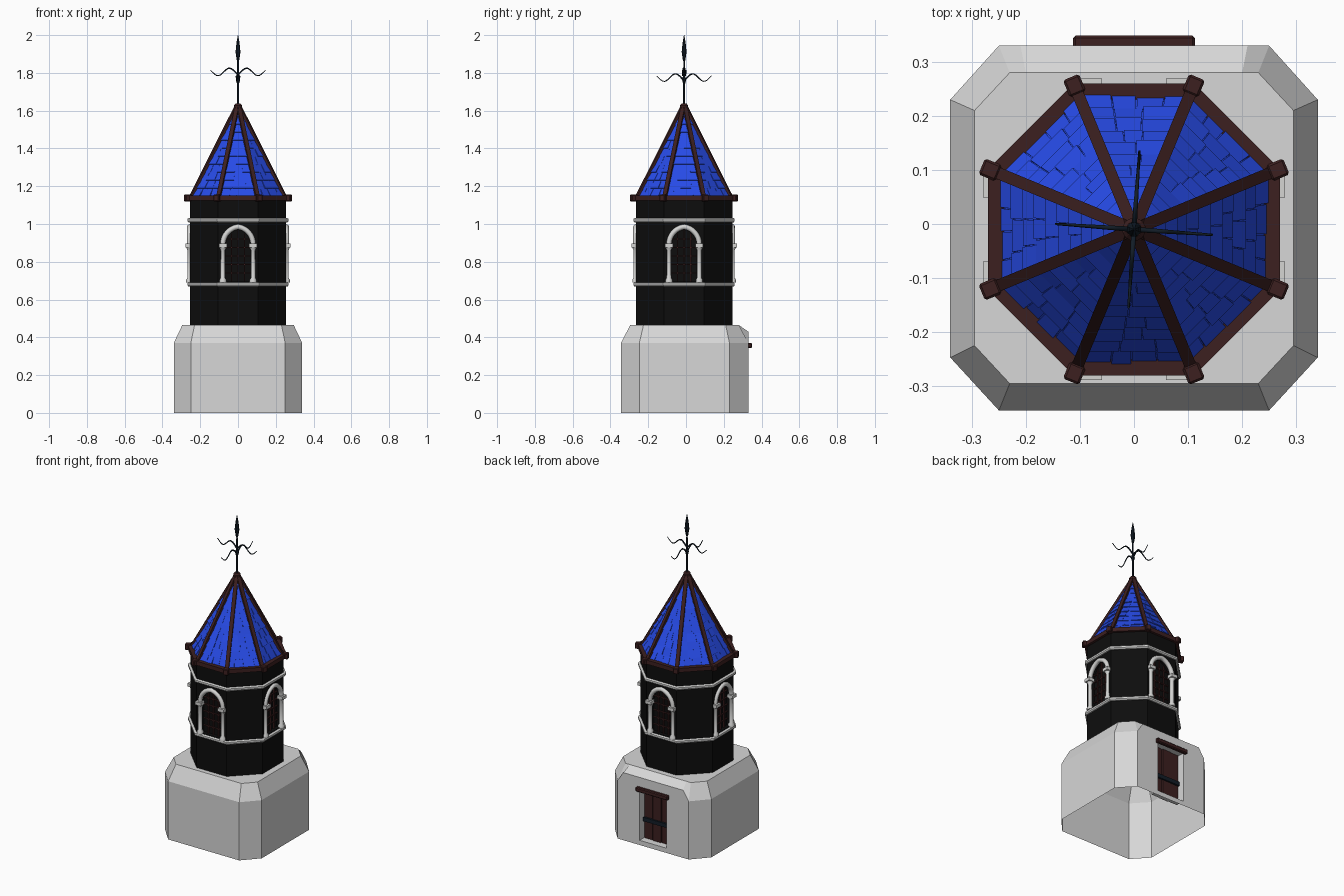
import bpy, bmesh, math, random
from math import pi, cos, sin, tan
from mathutils import Vector, Matrix

cube = bpy.data.objects.get("Cube")
if cube:
    bpy.data.objects.remove(cube, do_unlink=True)
random.seed(4)
AXIS = Vector((0, -0.01, 0))      # tower axis
OCT = pi / 8


def material(name, rgb):
    m = bpy.data.materials.new(name)
    m.use_nodes = True
    m.diffuse_color = (*rgb, 1)
    m.node_tree.nodes["Principled BSDF"].inputs["Base Color"].default_value = (*rgb, 1)
    return m


PLASTER = material("pale plaster", (0.68, 0.68, 0.68))
STONE = material("white stone", (0.66, 0.66, 0.65))
BLACK = material("black slate", (0.004, 0.004, 0.004))
WOOD = material("dark wood", (0.045, 0.014, 0.014))
BLUE = material("blue shingle", (0.02, 0.07, 0.8))
IRON = material("blue black iron", (0.006, 0.012, 0.02))


def finish(name, bm, mat, loc=(0, 0, 0), smooth=False):
    bmesh.ops.recalc_face_normals(bm, faces=bm.faces)
    me = bpy.data.meshes.new(name)
    bm.to_mesh(me)
    bm.free()
    me.materials.append(mat)
    ob = bpy.data.objects.new(name, me)
    ob.location = loc
    bpy.context.collection.objects.link(ob)
    if smooth:
        bpy.ops.object.select_all(action='DESELECT')
        ob.select_set(True)
        bpy.context.view_layer.objects.active = ob
        bpy.ops.object.shade_smooth_by_angle(angle=0.7)
    return ob


def box(bm, center, size, rot=Matrix()):
    m = Matrix.Translation(center) @ rot @ Matrix.Diagonal((*size, 1))
    return bmesh.ops.create_cube(bm, size=1, matrix=m)["verts"]


def loft(bm, rings, loop=False):
    rows = [[bm.verts.new(p) for p in ring] for ring in rings]
    n = len(rows[0])
    pairs = list(zip(rows, rows[1:])) + ([(rows[-1], rows[0])] if loop else [])
    for a, b in pairs:
        for i in range(n):
            j = (i + 1) % n
            bm.faces.new((a[i], a[j], b[j], b[i]))
    if not loop:
        bm.faces.new(rows[0][::-1])
        bm.faces.new(rows[-1])


def revolve(bm, profile, sides=8, loop=False, center=(0, 0)):
    # profile lists (distance to flat side, height)
    k = 1 / cos(pi / sides)
    loft(bm, [[(center[0] + r * k * cos((2 * i + 1) * pi / sides),
                center[1] + r * k * sin((2 * i + 1) * pi / sides), z)
               for i in range(sides)] for r, z in profile], loop)


def carve(ob, cutters):
    for c in cutters:
        mod = ob.modifiers.new("cut", 'BOOLEAN')
        mod.operation, mod.solver, mod.object = 'DIFFERENCE', 'EXACT', c
    dg = bpy.context.evaluated_depsgraph_get()
    mat = ob.data.materials[0]
    me = bpy.data.meshes.new_from_object(ob.evaluated_get(dg))
    ob.modifiers.clear()
    ob.data = me
    me.materials.clear()
    me.materials.append(mat)
    for p in me.polygons:
        p.material_index = 0
    for c in cutters:
        bpy.data.objects.remove(c, do_unlink=True)


def four_sides(ob, name):
    # repeat a front part on the other three sides
    ob.location = AXIS
    for k, side in enumerate(("left", "back", "right")):
        c = bpy.data.objects.new(f"{side}_{name}", ob.data)
        c.location, c.rotation_euler = AXIS, (0, 0, (k + 1) * pi / 2)
        bpy.context.collection.objects.link(c)


# Chamfered base: open below, with a raised rear wall
half = [(0.25, -0.345), (0.34, -0.247), (0.34, 0.23), (0.25, 0.33), (0.21, 0.33)]
half_top = [(0.23, -0.295), (0.295, -0.225), (0.295, 0.21), (0.23, 0.28), (0.2, 0.28)]
mirror = lambda pts: pts + [(-x, y) for x, y in reversed(pts)]
eave_z = lambda x, y: 0.43 if abs(x) < 0.22 else 0.37
bm = bmesh.new()
loft(bm, [[(x, y, 0) for x, y in mirror(half)],
          [(x, y, eave_z(x, y)) for x, y in mirror(half)],
          [(x, y, 0.465) for x, y in mirror(half_top)]])
base = finish("base", bm, PLASTER)
bm = bmesh.new()
box(bm, (0, 0.33, 0.19), (0.19, 0.12, 0.32))
carve(base, [finish("door_cutter", bm, PLASTER)])
bm = bmesh.new()
bm.from_mesh(base.data)
bottom = [f for f in bm.faces if all(v.co.z < 0.001 for v in f.verts)]
bmesh.ops.delete(bm, geom=bottom, context='FACES')
bm.to_mesh(base.data)
bm.free()

# Rear door: planks, strap, lintel
bm = bmesh.new()
for i in (-1, 0, 1):
    box(bm, (i * 0.061, 0.278, 0.19), (0.056, 0.02 + 0.008 * (i == 0), 0.316))
finish("door_planks", bm, WOOD)
bm = bmesh.new()
box(bm, (0, 0.296, 0.155), (0.18, 0.012, 0.025))
finish("door_strap", bm, IRON)
bm = bmesh.new()
box(bm, (0, 0.337, 0.357), (0.226, 0.024, 0.028))
bmesh.ops.bevel(bm, geom=bm.edges[:], offset=0.005, segments=1, affect='EDGES')
finish("door_lintel", bm, WOOD)

# Octagonal tower with pointed window recesses
bm = bmesh.new()
revolve(bm, [(0.255, 0.46), (0.255, 1.135)])
tower = finish("tower_wall", bm, BLACK, AXIS)


def arch(w, spring, d=0.013, steps=8):
    r = w + d
    end = math.acos(d / r)
    right = [(r * cos(end * i / steps) - d, spring + r * sin(end * i / steps))
             for i in range(steps + 1)]
    return right + [(-x, z) for x, z in reversed(right[:-1])]


cutters = []
for k in range(4):
    bm = bmesh.new()
    outline = [(-0.07, 0.695), (0.07, 0.695)] + arch(0.07, 0.895)
    loft(bm, [[(x, y, z) for x, z in outline] for y in (-0.3, -0.23)])
    c = finish("window_cutter", bm, BLACK, AXIS)
    c.rotation_euler.z = k * pi / 2
    cutters.append(c)
carve(tower, cutters)

# Stone bands
for name, z in (("lower_band", 0.68), ("upper_band", 1.02)):
    bm = bmesh.new()
    revolve(bm, [(0.25, z - 0.011), (0.263, z - 0.011), (0.268, z - 0.004),
                 (0.268, z + 0.007), (0.262, z + 0.011), (0.25, z + 0.011)], loop=True)
    finish(name, bm, STONE, AXIS)

# Window columns with bases and capitals
bm = bmesh.new()
for x in (-0.08, 0.08):
    revolve(bm, [(0.018, 0.69), (0.018, 0.705), (0.012, 0.715), (0.011, 0.86),
                 (0.018, 0.875)], 12, center=(x, -0.256))
    box(bm, (x, -0.26, 0.886), (0.042, 0.038, 0.02))
four_sides(finish("front_window_columns", bm, STONE, smooth=True), "window_columns")

# Window arch moulding
cu = bpy.data.curves.new("front_window_arch", 'CURVE')
cu.dimensions, cu.bevel_depth, cu.bevel_resolution = '3D', 0.014, 2
path = arch(0.08, 0.893)
sp = cu.splines.new('POLY')
sp.points.add(len(path) - 1)
for p, (x, z) in zip(sp.points, path):
    p.co = (x, -0.256, z, 1)
cu.materials.append(STONE)
ob = bpy.data.objects.new("front_window_arch", cu)
bpy.context.collection.objects.link(ob)
four_sides(ob, "window_arch")

# Window lattice
bm = bmesh.new()
for x in (-0.035, 0, 0.035):
    top = 0.975 if x == 0 else 0.95
    box(bm, (x, -0.236, (0.695 + top) / 2), (0.006, 0.008, top - 0.695))
for i in range(5):
    box(bm, (0, -0.236, 0.74 + i * 0.045), (0.136, 0.008, 0.006))
four_sides(finish("front_window_lattice", bm, WOOD), "window_lattice")

# Roof core and overlapping shingles
EAVE, APEX = 1.145, 1.63
bm = bmesh.new()
revolve(bm, [(0.243, EAVE), (0.003, APEX - 0.005)])
finish("roof_core", bm, BLUE, AXIS)
bm = bmesh.new()
ROWS = 11
slope = math.atan2(0.243, APEX - EAVE)
for k in range(8):
    out = Vector((cos(k * pi / 4), sin(k * pi / 4), 0))
    side = Vector((-out.y, out.x, 0))
    normal = out * cos(slope) + Vector((0, 0, sin(slope)))

    def on_roof(u, t, lift):
        ap = 0.243 * (1 - t)
        return out * ap + side * (u * ap * tan(OCT)) + Vector((0, 0, EAVE + t * (APEX - EAVE))) + normal * lift

    for r in range(ROWS):
        t0, t1 = r / ROWS * 0.96, (r + 1) / ROWS * 0.96
        n = max(1, round(0.2 * (1 - t0) / 0.055))
        cuts = [-1] + [-1 + 2 * (i + random.uniform(-0.25, 0.25)) / n for i in range(1, n)] + [1]
        for a, b in zip(cuts, cuts[1:]):
            lift = random.uniform(0.002, 0.008)
            gap = 0.012
            pts = [(a + gap, t0, -0.001), (b - gap, t0, -0.001), (b - gap, t1, -0.001), (a + gap, t1, -0.001)]
            raised = [(u, t, lift if i < 2 else 0.001) for i, (u, t, _) in enumerate(pts)]
            loft(bm, [[on_roof(*p) for p in pts], [on_roof(*p) for p in raised]])
finish("roof_shingles", bm, BLUE, AXIS)

# Eave beams, corner blocks and hip ribs
bm = bmesh.new()
revolve(bm, [(0.24, 1.124), (0.27, 1.124), (0.27, 1.15), (0.24, 1.15)], loop=True)
finish("eave_beams", bm, WOOD, AXIS)
blocks, ribs = bmesh.new(), bmesh.new()
for k in range(8):
    a = OCT + k * pi / 4
    out = Vector((cos(a), sin(a), 0))
    turn = Matrix.Rotation(a, 4, 'Z')
    box(blocks, out * 0.288 + Vector((0, 0, 1.138)), (0.034, 0.032, 0.036), turn)
    foot, head = out * 0.268 + Vector((0, 0, 1.14)), out * 0.01 + Vector((0, 0, 1.615))
    d = head - foot
    box(ribs, (foot + head) / 2, (0.022, 0.02, d.length), d.to_track_quat('Z', 'Y').to_matrix().to_4x4())
bmesh.ops.bevel(blocks, geom=blocks.edges[:], offset=0.004, segments=1, affect='EDGES')
finish("eave_corner_blocks", blocks, WOOD, AXIS)
finish("roof_ribs", ribs, WOOD, AXIS)
bm = bmesh.new()
revolve(bm, [(0.02, 1.6), (0.021, 1.628), (0.014, 1.637)], 12)
finish("roof_cap", bm, WOOD, AXIS)

# Iron finial: pole, collar, spearhead and wavy arms
bm = bmesh.new()
revolve(bm, [(0.005, 1.63), (0.005, 1.74), (0.011, 1.765), (0.005, 1.785), (0.004, 1.86),
             (0.007, 1.87), (0.013, 1.91), (0.008, 1.96), (0.001, 2.0)], 8)
finish("finial_spear", bm, IRON, AXIS)
cu = bpy.data.curves.new("finial_arms", 'CURVE')
cu.dimensions, cu.bevel_depth, cu.bevel_resolution = '3D', 0.0045, 1
for k in range(4):
    a = k * pi / 2 - 0.07
    sp = cu.splines.new('POLY')
    sp.points.add(14)
    for i, p in enumerate(sp.points):
        s = i / 14
        z = 1.805 - 0.03 * (k % 2) + 0.02 * sin(s * 2 * pi * 1.2 - 0.8)
        p.co = (0.145 * s * cos(a), 0.145 * s * sin(a), z, 1)
        p.radius = 1.1 - 0.6 * s
cu.materials.append(IRON)
ob = bpy.data.objects.new("finial_arms", cu)
ob.location = AXIS
bpy.context.collection.objects.link(ob)
